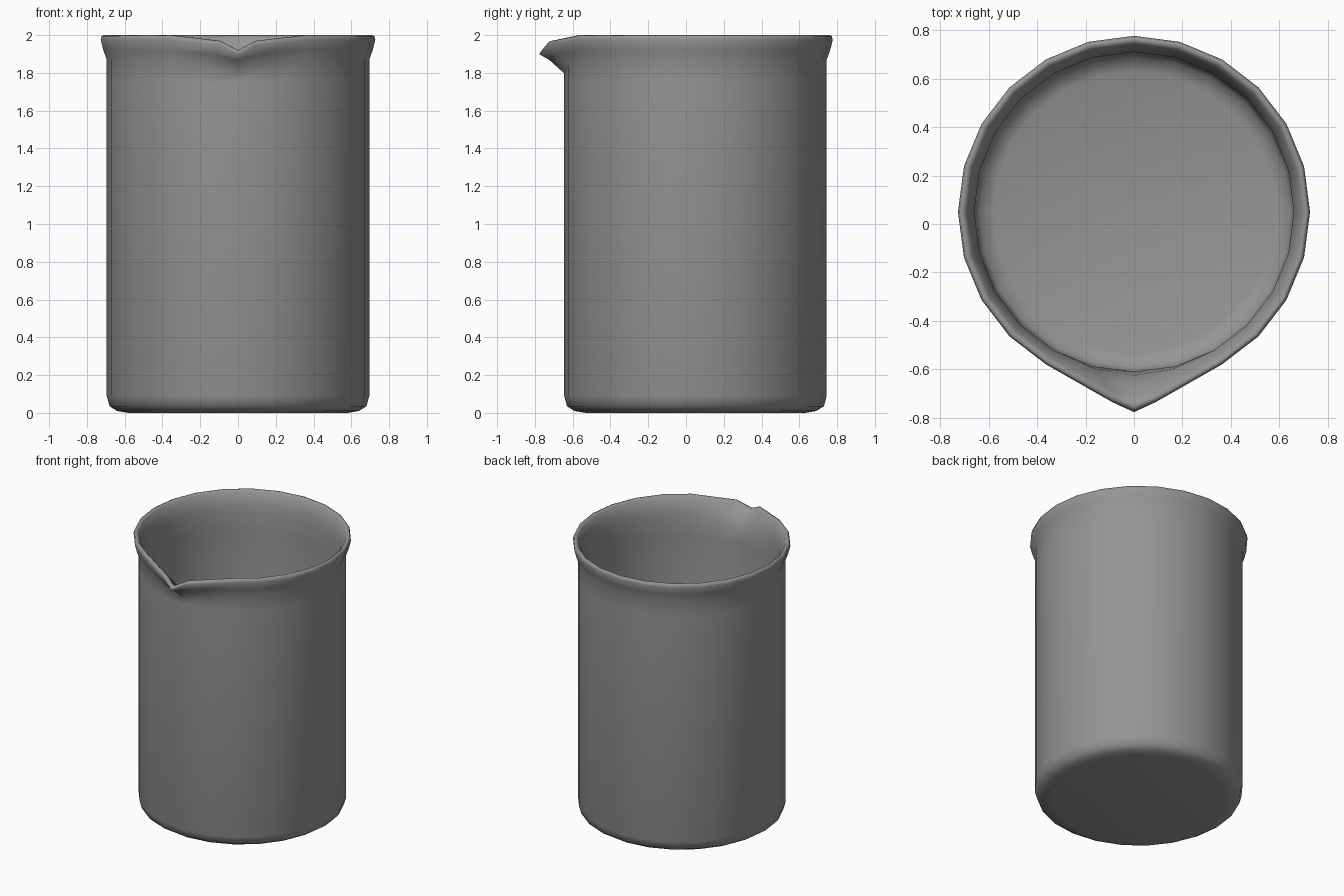
import bpy, bmesh
from math import sin, cos, pi

cube = bpy.data.objects.get("Cube")
if cube:
    bpy.data.objects.remove(cube, do_unlink=True)

SIDES = 24
CENTRE_Y = 0.05

# Closed wall section: radius, height, spout pull, spout drop
profile = [
    (0.58, 0.0, 0, 0), (0.64, 0.01, 0, 0), (0.68, 0.035, 0, 0), (0.695, 0.09, 0, 0),
    (0.695, 1.75, 0, 0), (0.695, 1.87, 0, 0.9), (0.713, 1.92, 0.6, 0.65),
    (0.727, 1.975, 1, 0.95), (0.722, 1.995, 0.95, 1), (0.71, 2.0, 0.9, 1),
    (0.693, 1.985, 0.85, 1), (0.672, 1.92, 0.5, 0.6), (0.66, 1.86, 0.15, 0.6),
    (0.66, 1.72, 0, 0), (0.66, 0.11, 0, 0), (0.64, 0.06, 0, 0), (0.58, 0.04, 0, 0),
]


def ring(bm, radius, z, pull, drop):
    """One ring of the wall, pinched outward at the front to form the spout."""
    verts = []
    for i in range(SIDES):
        a = 2 * pi * i / SIDES
        x, y, h = radius * sin(a), CENTRE_Y - radius * cos(a), z
        if i == 0:
            y -= 0.1 * pull
            h -= 0.08 * drop
        elif i in (1, SIDES - 1):
            x -= 0.098 * pull * (1 if x > 0 else -1)
            y -= 0.083 * pull
            h -= 0.03 * drop
        verts.append(bm.verts.new((x, y, h)))
    return verts


# Glass body: outer base, wall, lip, spout and inner floor
bm = bmesh.new()
rings = [ring(bm, *p) for p in profile]
for low, high in zip(rings, rings[1:]):
    for i in range(SIDES):
        j = (i + 1) % SIDES
        bm.faces.new((low[i], low[j], high[j], high[i]))
bm.faces.new(rings[0][::-1])
bm.faces.new(rings[-1])
bmesh.ops.recalc_face_normals(bm, faces=bm.faces)
for f in bm.faces:
    f.smooth = True

mesh = bpy.data.meshes.new("beaker_body")
bm.to_mesh(mesh)
bm.free()
body = bpy.data.objects.new("beaker_body", mesh)
bpy.context.collection.objects.link(body)

# Plain grey material
grey = bpy.data.materials.new("grey_glass")
grey.use_nodes = True
colour = (0.3, 0.3, 0.3, 1)
grey.diffuse_color = colour
grey.node_tree.nodes["Principled BSDF"].inputs["Base Color"].default_value = colour
mesh.materials.append(grey)
